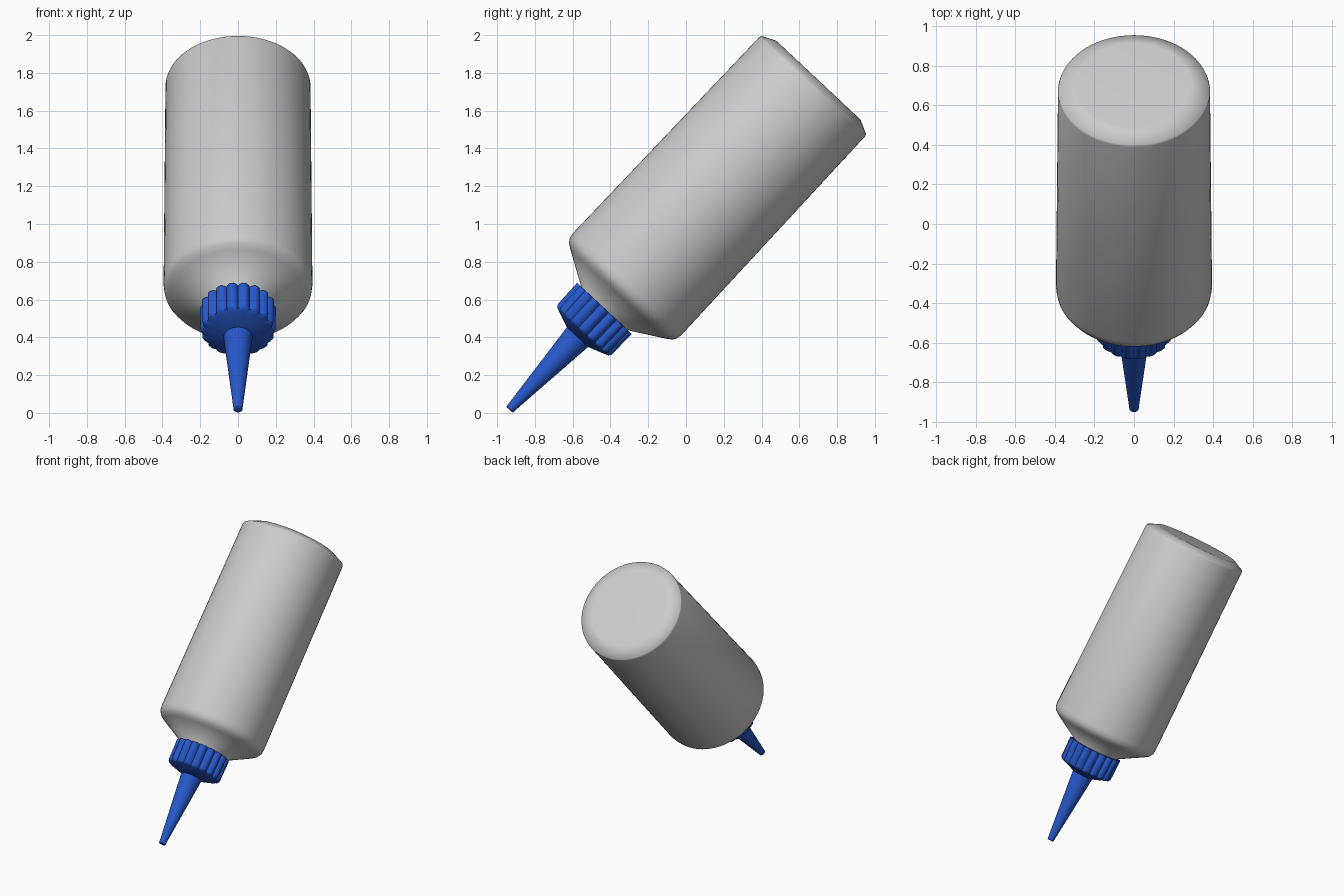
import bpy, bmesh, math

if "Cube" in bpy.data.objects:
    bpy.data.objects.remove(bpy.data.objects["Cube"])

TILT = math.radians(-43.15)
TIP = (0, -0.935, 0.0165)
RIBS = 18


def material(name, color):
    m = bpy.data.materials.new(name)
    m.diffuse_color = color
    m.use_nodes = True
    m.node_tree.nodes["Principled BSDF"].inputs["Base Color"].default_value = m.diffuse_color
    return m


def lathe(name, profile, n, angle, mat=None):
    """Revolve (radius, distance from tip, rib depth) rows around the tilted axis."""
    bm = bmesh.new()
    rings = []
    for r, s, depth in profile:
        ring = []
        for i in range(n):
            a = 2 * math.pi * i / n
            # rounded ribs with narrow grooves between them
            groove = 1 - abs(math.sin(RIBS * a / 2)) ** 0.8
            q = r - depth * groove
            ring.append(bm.verts.new((q * math.sin(a), -q * math.cos(a), s)))
        rings.append(ring)
    for lo, hi in zip(rings, rings[1:]):
        for i in range(n):
            j = (i + 1) % n
            bm.faces.new((lo[i], lo[j], hi[j], hi[i]))
    bm.faces.new(rings[0][::-1])
    bm.faces.new(rings[-1])
    bmesh.ops.recalc_face_normals(bm, faces=bm.faces)
    me = bpy.data.meshes.new(name)
    bm.to_mesh(me)
    bm.free()
    ob = bpy.data.objects.new(name, me)
    bpy.context.collection.objects.link(ob)
    ob.location = TIP
    ob.rotation_euler = (TILT, 0, 0)
    if mat:
        me.materials.append(mat)
    bpy.ops.object.select_all(action='DESELECT')
    ob.select_set(True)
    bpy.context.view_layer.objects.active = ob
    bpy.ops.object.shade_smooth_by_angle(angle=math.radians(angle))
    return ob


blue = material("blue_plastic", (0.02, 0.10, 0.60, 1))

# bottle: neck, sloped shoulder, slightly tapered wall, chamfered base
lathe("bottle_body", [
    (0.165, 0.70, 0), (0.165, 0.733, 0), (0.345, 0.84, 0), (0.374, 0.86, 0),
    (0.390, 0.885, 0), (0.394, 0.915, 0), (0.384, 2.345, 0), (0.380, 2.356, 0),
    (0.308, 2.391, 0), (0.290, 2.392, 0)], 72, 70)

# screw cap with grip ribs and a shallow cone front
lathe("ribbed_cap", [
    (0.070, 0.525, 0), (0.165, 0.560, 0), (0.188, 0.568, 0.008),
    (0.198, 0.582, 0.024), (0.201, 0.735, 0.024), (0.150, 0.736, 0)],
    RIBS * 10, 50, blue)

# tapered nozzle
lathe("nozzle", [
    (0.019, 0.0, 0), (0.024, 0.004, 0), (0.026, 0.03, 0),
    (0.077, 0.53, 0), (0.077, 0.57, 0)], 40, 40, blue)
